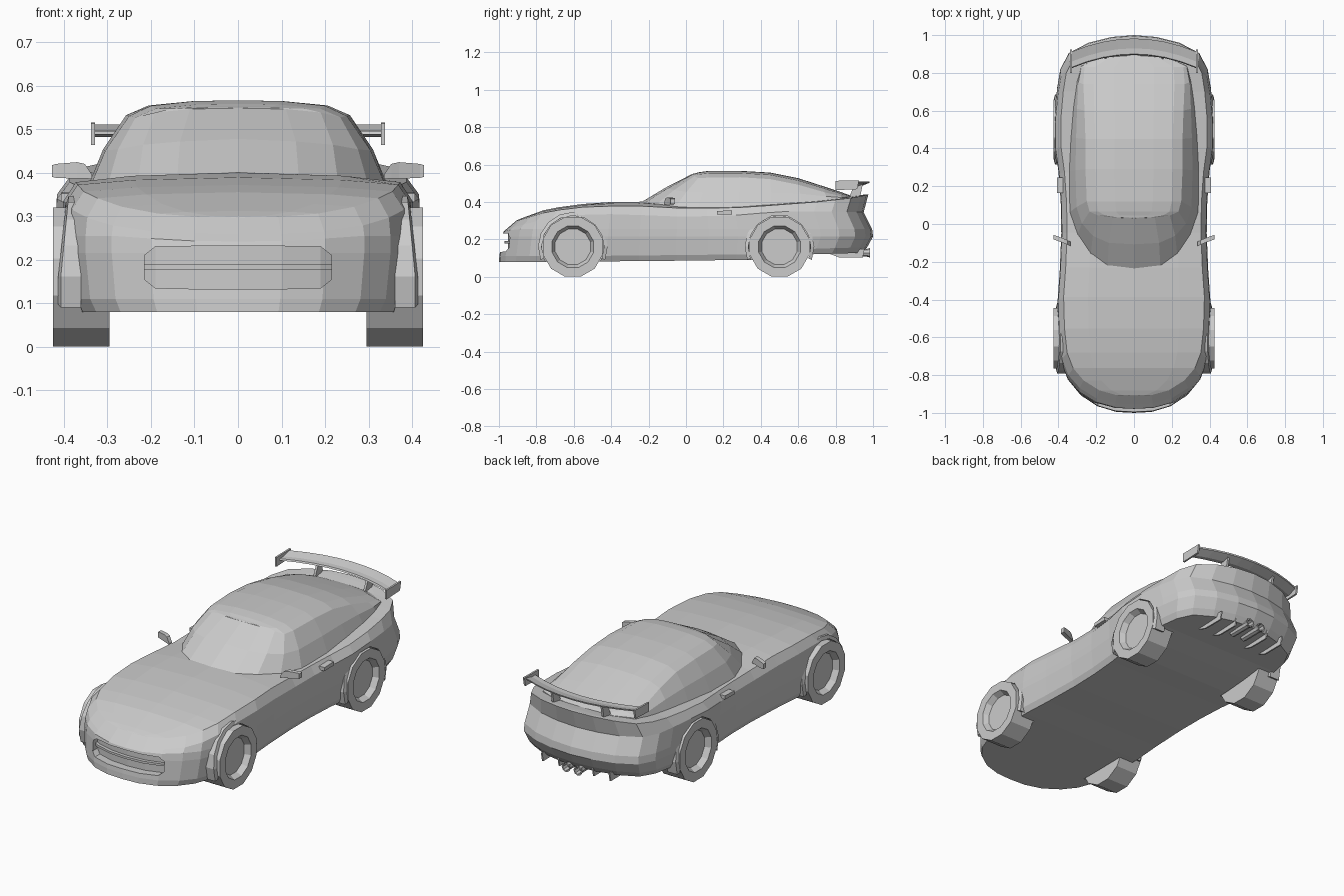
import bpy, bmesh
from math import sin, cos, pi, radians

if "Cube" in bpy.data.objects:
    bpy.data.objects.remove(bpy.data.objects["Cube"])


def loft(name, rings, loop=False):
    """Skin a list of closed rings; ends are capped unless looped."""
    bm = bmesh.new()
    vs = [[bm.verts.new(p) for p in r] for r in rings]
    n = len(rings[0])
    for a, b in zip(vs, vs[1:]):
        for i in range(n):
            j = (i + 1) % n
            bm.faces.new((a[i], a[j], b[j], b[i]))
    if not loop:
        bm.faces.new(vs[0])
        bm.faces.new(vs[-1])
    bmesh.ops.remove_doubles(bm, verts=bm.verts, dist=0.0005)
    bmesh.ops.recalc_face_normals(bm, faces=bm.faces)
    me = bpy.data.meshes.new(name)
    bm.to_mesh(me)
    bm.free()
    ob = bpy.data.objects.new(name, me)
    bpy.context.collection.objects.link(ob)
    return ob


def sym(half):
    """Half section (starting and ending on the centre line) to full ring."""
    return half + [(-x, y, z) for x, y, z in half[-2:0:-1]]


def lerp(table, y, c):
    if y <= table[0][0]:
        return table[0][c]
    for a, b in zip(table, table[1:]):
        if y <= b[0]:
            return a[c] + (b[c] - a[c]) * (y - a[0]) / (b[0] - a[0])
    return table[-1][c]


def cut(ob, cutter):
    cutter.hide_render = True
    m = ob.modifiers.new("cut", "BOOLEAN")
    m.operation = "DIFFERENCE"
    m.solver = "EXACT"
    m.object = cutter
    bpy.context.view_layer.objects.active = ob
    bpy.ops.object.modifier_apply(modifier=m.name)
    bpy.data.objects.remove(cutter)


def disc(x, y, z, r, n=12):
    return [(x, y + r * cos((i + .5) * 2 * pi / n), z + r * sin((i + .5) * 2 * pi / n)) for i in range(n)]


# Body: plan outline stations (half width, y) from nose to tail
plan = [(0, -.99), (.10, -.985), (.20, -.957), (.29, -.90), (.35, -.83), (.385, -.74),
        (.40, -.60), (.405, -.42), (.393, -.25), (.385, -.05), (.388, .12), (.40, .28),
        (.42, .42), (.42, .58), (.407, .72), (.39, .82), (.345, .905), (.24, .96), (.12, .99), (0, 1.0)]
# y, sill, shoulder, deck edge, deck centre heights
heights = [(-1, .08, .25, .275, .28), (-.9, .08, .27, .30, .305), (-.75, .08, .31, .345, .36),
           (-.6, .08, .33, .37, .385), (-.42, .082, .335, .378, .40), (-.25, .084, .33, .378, .402),
           (0, .086, .32, .365, .39), (.3, .09, .33, .37, .39), (.5, .092, .35, .385, .40),
           (.7, .12, .35, .40, .41), (.9, .125, .345, .423, .43), (1, .13, .345, .445, .45)]
rings = []
for x, y in plan:
    def yy(front, rear):
        return y * (front if y < 0 else rear)
    h = lambda c, v=None: lerp(heights, y if v is None else v, c)
    y1, y4, y5 = yy(1.01, .95), yy(.965, .95), yy(.92, .975)
    crown = (h(4, y5) - h(3, y5)) * min(1, x / .2)
    zd = h(3, y5)
    rings.append(sym([
        (0, y1, h(1)), (x * .93, y1, h(1)), (x * .97, yy(1.008, .97), h(1) + .03),
        (x, yy(.993, 1.0), .215), (x, yy(.985, .995), min(.255, h(2) - .01)),
        (x * .99, y4, h(2, y4)), (x * .92, y5, zd),
        (x * .6, y5, zd + crown * .65), (0, y5, zd + crown)]))
body = loft("body", rings, loop=True)

# Wheel arches and grille opening cut into the body
AXLES = ((-.605, "front"), (.50, "rear"))
for ay, _ in AXLES:
    for s in (-1, 1):
        cut(body, loft("arch_cutter", [disc(s * .29, ay, .16, .17), disc(s * .5, ay, .16, .17)]))

mouth = [(-.215, .155, .21, -.905), (-.19, .135, .23, -.92), (-.1, .133, .231, -.945), (0, .133, .231, -.952),
         (.1, .133, .231, -.945), (.19, .135, .23, -.92), (.215, .155, .21, -.905)]
cut(body, loft("grille_cutter", [[(x, -1.1, a), (x, -1.1, b), (x, y, b), (x, y, a)] for x, a, b, y in mouth]))
loft("grille_bar", [[(x, y - .018, .178), (x, y - .018, .19), (x, y + .01, .19), (x, y + .01, .178)]
                    for x, a, b, y in mouth])

# Cabin: base x,y,z, then roof edge x,y,z, roof centre z
cabin = [(0, -.245, .395, 0, .03, .548, .548), (.14, -.235, .385, .11, .035, .546, .55),
         (.23, -.17, .378, .19, .045, .538, .552), (.30, -.06, .368, .235, .065, .527, .558),
         (.343, .06, .36, .25, .12, .53, .566), (.347, .28, .362, .257, .29, .532, .566),
         (.34, .46, .37, .257, .45, .522, .557), (.325, .62, .385, .262, .60, .492, .527),
         (.305, .76, .395, .268, .74, .452, .482), (.28, .84, .405, .262, .83, .43, .452),
         (.17, .885, .415, .165, .88, .428, .434), (0, .90, .42, 0, .895, .428, .428)]
rings = []
for bx, by, bz, rx, ry, rz, cz in cabin:
    mid = [(bx + rx) / 2 + .008 * (bx > 0), (by + ry) / 2, (bz + rz) / 2 + .006]
    rings.append(sym([(0, by, bz), (bx, by, bz), tuple(mid), (rx, ry, rz),
                      (rx * .8, ry, rz + (cz - rz) * .65), (rx * .4, ry, rz + (cz - rz) * .95), (0, ry, cz)]))
loft("cabin", rings, loop=True)

for s, side in ((-1, "right"), (1, "left")):
    for ay, end in AXLES:
        # Wheel with recessed rim
        loft(f"{end}_{side}_wheel", [disc(s * x, ay, .16, r) for x, r in
             ((.295, .165), (.425, .165), (.425, .115), (.395, .098))])
        # Arch flare
        xo = .413 if end == "front" else .424
        flare = []
        for k in range(11):
            a = radians(-22 + 224 * k / 10)
            lean = xo - .018 * max(0, sin(a))
            flare.append([(s * px, ay + r * cos(a), .16 + r * sin(a)) for px, r in
                          ((.36, .167), (lean, .167), (lean - .006, .186), (.36, .186))])
        loft(f"{end}_{side}_arch", flare)

    # Door mirror
    loft(f"{side}_mirror", [[(s * x, y - .012, a), (s * x, y + .012, a), (s * x, y + .012, b), (s * x, y - .012, b)]
         for x, y, a, b in ((.335, -.105, .385, .395), (.352, -.098, .387, .42),
                            (.37, -.09, .386, .424), (.418, -.072, .388, .42), (.427, -.07, .39, .417))])
    # Door handle
    loft(f"{side}_door_handle", [[(s * x, .165, .332), (s * x, .245, .334), (s * x, .245, .354), (s * x, .165, .352)]
                                 for x in (.375, .407)])
    # Wing end plate and strut
    loft(f"{side}_wing_plate", [[(s * x, .80, .463), (s * x, .915, .468), (s * x, .925, .515), (s * x, .80, .513)]
                                for x in (.328, .338)])
    loft(f"{side}_wing_strut", [[(s * x, .87, .42), (s * x, .93, .42), (s * x, .945, .495), (s * x, .90, .49)]
                                for x in (.145, .157)])
    # Exhaust pipe with hollow end
    pipe = []
    for y, r in ((.84, .02), (.965, .02), (.985, .026), (.985, .019), (.95, .017)):
        pipe.append([(s * .036 + r * cos(i * pi / 4), y, .128 + r * sin(i * pi / 4)) for i in range(8)])
    loft(f"{side}_exhaust", pipe)
    # Diffuser fins
    for fx in (.1, .2):
        loft(f"{side}_diffuser_fin", [[(s * x, .76, .125), (s * x, .82, .103), (s * x, .945, .103), (s * x, .955, .15), (s * x, .85, .14)]
                                      for x in (fx, fx + .008)])

# Rear wing blade, swept forward at the tips
blade = []
for k in range(9):
    x = -.33 + .66 * k / 8
    d = -.07 * (x / .33) ** 2
    blade.append([(x, y + d, z) for y, z in ((.895, .488), (.93, .482), (.98, .502), (.982, .51), (.93, .497), (.9, .496))])
loft("rear_wing", blade)
